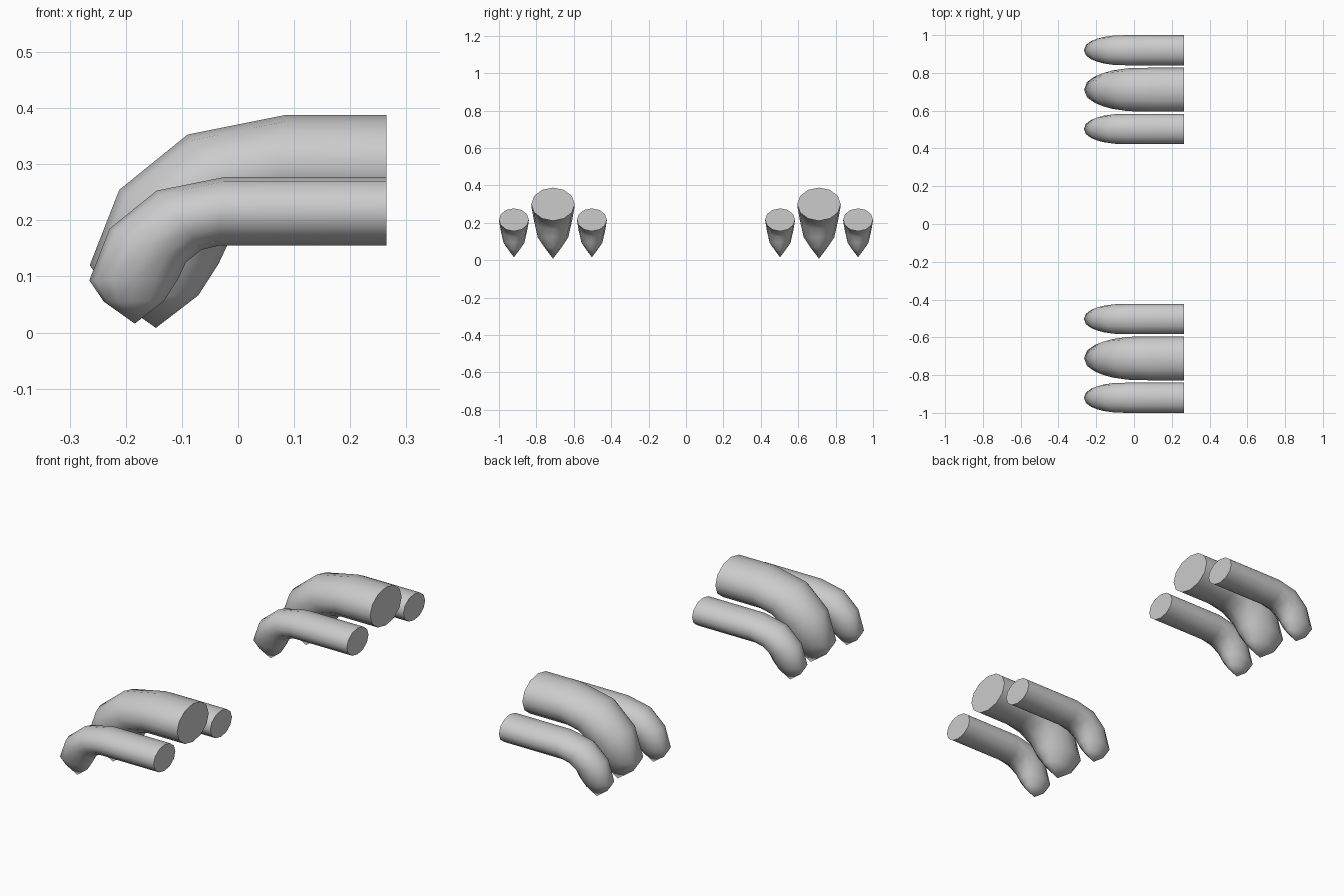
import bpy, bmesh, math

if "Cube" in bpy.data.objects:
    bpy.data.objects.remove(bpy.data.objects["Cube"])

SIDES = 12
BACK_X = 0.265
# Rings of a small toe: upper x, z, lower x, z, half width (first ring starts the bend)
RINGS = [(-0.025, 0.277, -0.035, 0.155, 0.080),
         (-0.145, 0.253, -0.066, 0.147, 0.078),
         (-0.229, 0.185, -0.093, 0.125, 0.070),
         (-0.265, 0.093, -0.107, 0.095, 0.056),
         (-0.239, 0.055, -0.132, 0.056, 0.030)]
TIP = (-0.184, 0.016)
ORIGIN = (-0.025, 0.277)


def toe(name, y, scale, new_x, new_z):
    """Curved tube with a flat back end and a pointed tip."""
    def place(x, z):
        return (new_x + (x - ORIGIN[0]) * scale, new_z + (z - ORIGIN[1]) * scale)

    bm = bmesh.new()
    rings = []
    sections = [place(a, b) + place(c, d) + (w * scale,) for a, b, c, d, w in RINGS]
    first = sections[0]
    sections.insert(0, (BACK_X, first[1], BACK_X, first[3], first[4]))
    for ux, uz, lx, lz, w in sections:
        ring = []
        for i in range(SIDES):
            t = 2 * math.pi * i / SIDES
            k = math.cos(t) / 2
            ring.append(bm.verts.new(((ux + lx) / 2 + (ux - lx) * k,
                                      y + w * math.sin(t),
                                      (uz + lz) / 2 + (uz - lz) * k)))
        rings.append(ring)
    for a, b in zip(rings, rings[1:]):
        for i in range(SIDES):
            j = (i + 1) % SIDES
            bm.faces.new((a[i], a[j], b[j], b[i]))
    # flat back end and pointed tip
    bm.faces.new(rings[0])
    tx, tz = place(*TIP)
    tip = bm.verts.new((tx, y, max(tz, 0)))
    for i in range(SIDES):
        bm.faces.new((rings[-1][i], rings[-1][(i + 1) % SIDES], tip))
    bmesh.ops.recalc_face_normals(bm, faces=bm.faces)
    me = bpy.data.meshes.new(name)
    bm.to_mesh(me)
    bm.free()
    ob = bpy.data.objects.new(name, me)
    bpy.context.collection.objects.link(ob)
    bpy.ops.object.select_all(action='DESELECT')
    ob.select_set(True)
    bpy.context.view_layer.objects.active = ob
    bpy.ops.object.shade_smooth_by_angle(angle=math.radians(65))


# Two feet, each with a large middle toe between two small ones
for side, s in (("left", 1), ("right", -1)):
    toe(side + "_inner_toe", s * 0.503, 1.0, *ORIGIN)
    toe(side + "_middle_toe", s * 0.711, 1.455, 0.085, 0.388)
    toe(side + "_outer_toe", s * 0.920, 1.0, *ORIGIN)
